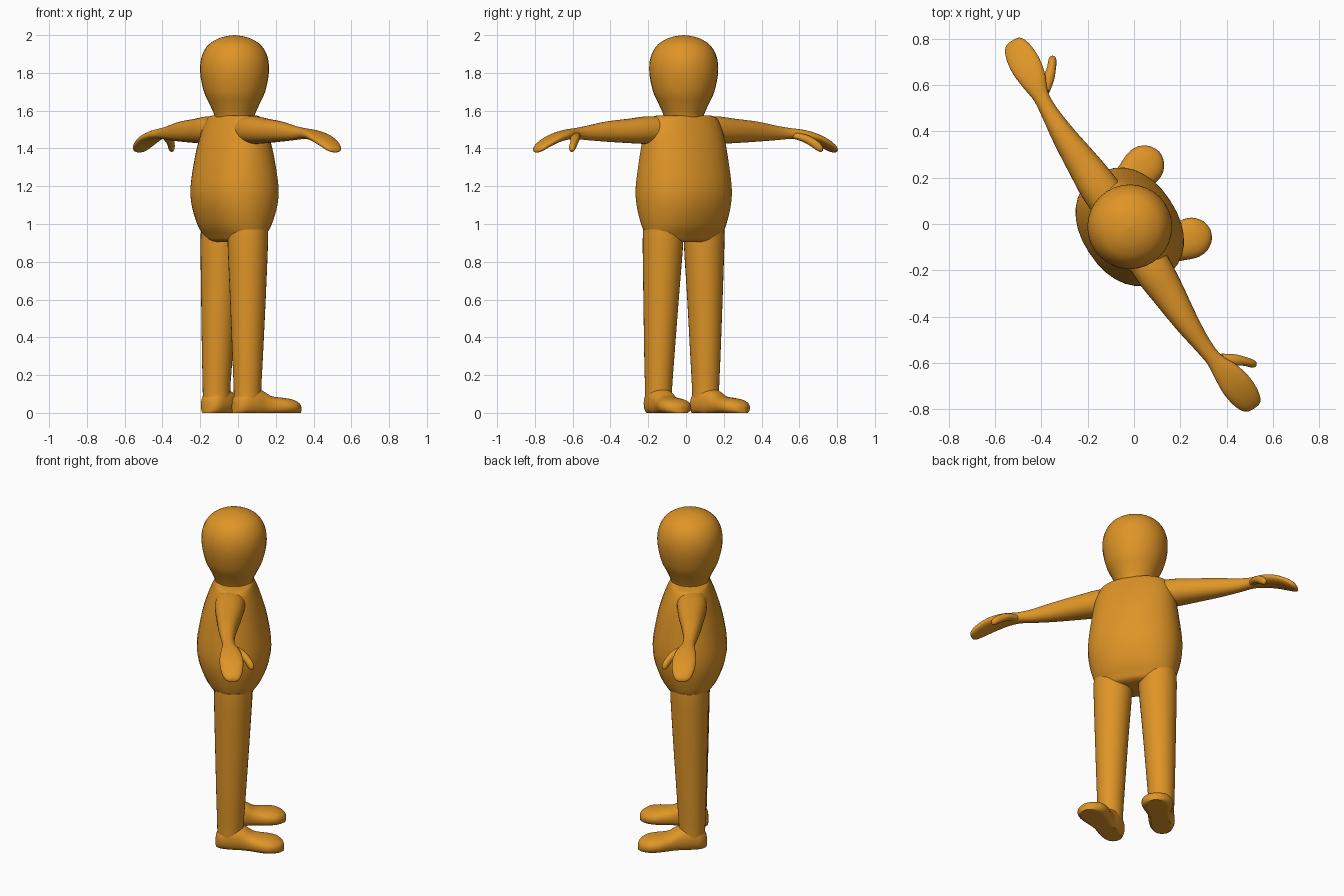
import bpy, bmesh, math
from mathutils import Vector

if "Cube" in bpy.data.objects:
    bpy.data.objects.remove(bpy.data.objects["Cube"])

HEADING = math.atan2(-0.835, 0.55)   # the figure stands turned about the vertical
DEPTH = -0.022                       # body centre line, front to back
SIDES = 32

orange = bpy.data.materials.new("orange")
orange.diffuse_color = (0.74, 0.30, 0.02, 1)
orange.use_nodes = True
orange.node_tree.nodes["Principled BSDF"].inputs["Base Color"].default_value = orange.diffuse_color


def spline(rows, steps=4):
    """Smoothly interpolate rows of numbers (Catmull-Rom)."""
    out = []
    for i in range(len(rows) - 1):
        p0, p1 = rows[max(i - 1, 0)], rows[i]
        p2, p3 = rows[i + 1], rows[min(i + 2, len(rows) - 1)]
        for s in range(steps):
            t = s / steps
            out.append([b + 0.5 * t * (c - a + t * (2 * a - 5 * b + 4 * c - d
                        + t * (3 * (b - c) + d - a)))
                        for a, b, c, d in zip(p0, p1, p2, p3)])
    out.append(list(rows[-1]))
    return out


def loft(name, rows, a_axis, b_axis, power=2.0, mirror=False, floor=False):
    """Skin rounded rings; a row is centre x, y, z and two half sizes."""
    a_axis, b_axis = Vector(a_axis), Vector(b_axis)
    bm = bmesh.new()
    rings = []
    for x, y, z, ra, rb in spline(rows):
        ring = []
        for i in range(SIDES):
            t = 2 * math.pi * i / SIDES
            c, s = math.cos(t), math.sin(t)
            c = math.copysign(abs(c) ** (2 / power), c)
            s = math.copysign(abs(s) ** (2 / power), s)
            p = Vector((x, y, z)) + a_axis * c * max(ra, 0.002) + b_axis * s * max(rb, 0.002)
            if floor:
                p.z = max(p.z, 0)
            ring.append(bm.verts.new(p))
        rings.append(ring)
    for r, q in zip(rings, rings[1:]):
        for i in range(SIDES):
            j = (i + 1) % SIDES
            bm.faces.new((r[i], r[j], q[j], q[i]))
    bm.faces.new(rings[0])
    bm.faces.new(rings[-1])
    bmesh.ops.recalc_face_normals(bm, faces=bm.faces)
    mesh = bpy.data.meshes.new(name)
    bm.to_mesh(mesh)
    bm.free()
    mesh.materials.append(orange)
    obj = bpy.data.objects.new(name, mesh)
    bpy.context.collection.objects.link(obj)
    obj.rotation_euler.z = HEADING
    if mirror:
        obj.modifiers.new("mirror", 'MIRROR').use_mirror_merge = False
    bpy.ops.object.select_all(action='DESELECT')
    obj.select_set(True)
    bpy.context.view_layer.objects.active = obj
    bpy.ops.object.shade_smooth_by_angle(angle=math.radians(50))
    return obj


X, Y, Z = (1, 0, 0), (0, 1, 0), (0, 0, 1)

# head, narrowing to the neck: height, radius
head = [(1.54, .10), (1.58, .108), (1.63, .13), (1.70, .162), (1.80, .182), (1.88, .176),
        (1.94, .146), (1.975, .10), (1.993, .05), (2.0, 0)]
loft("head", [(0, DEPTH, z, r, r) for z, r in head], X, Y)

# torso: height, half width, half depth
torso = [(.905, .15, .08), (.915, .20, .105), (.94, .22, .125), (1.0, .242, .165),
         (1.1, .262, .20), (1.2, .265, .207), (1.35, .248, .182), (1.46, .232, .15),
         (1.53, .212, .122), (1.565, .185, .105), (1.575, .15, .09)]
loft("torso", [(0, DEPTH, z, w, d) for z, w, d in torso], X, Y, 2.2)

# arms with mitten hands
arm = [(.10, -.035, 1.497, .085, .070), (.22, -.040, 1.497, .083, .073),
       (.33, -.041, 1.493, .072, .065), (.48, -.044, 1.489, .053, .053),
       (.60, -.040, 1.482, .038, .038), (.68, -.032, 1.479, .036, .029),
       (.75, -.020, 1.472, .055, .027), (.82, -.014, 1.455, .066, .026),
       (.88, -.010, 1.430, .063, .025), (.925, -.007, 1.405, .050, .022),
       (.946, -.005, 1.392, .030, .013), (.95, -.005, 1.388, .0, .0)]
loft("arms", arm, Y, Z, 2.2, mirror=True)

# thumbs
thumb = [(.69, -.005, 1.468, .02, .018), (.725, .035, 1.455, .025, .021),
         (.755, .070, 1.432, .02, .022), (.78, .092, 1.408, .018, .021),
         (.793, .103, 1.393, .012, .013), (.797, .106, 1.388, 0, 0)]
loft("thumbs", thumb, Vector((-.7, .7, 0)), Vector((.35, .35, .87)), mirror=True)

# legs
leg = [(.149, -.038, .04, .072, .074), (.149, -.038, .13, .071, .074),
       (.146, -.035, .30, .079, .082), (.139, -.029, .60, .093, .095),
       (.131, -.024, .88, .107, .106), (.13, -.022, .97, .107, .106)]
loft("legs", leg, X, Y, mirror=True)

# feet, splayed outward: distance along the foot, half width, top height
foot = [(-.083, .0, .05), (-.078, .03, .075), (-.062, .055, .10), (-.03, .071, .125),
        (.03, .072, .135), (.08, .067, .118), (.13, .072, .09), (.20, .087, .08),
        (.25, .080, .072), (.285, .053, .056), (.30, .025, .042), (.305, 0, .03)]
splay = math.radians(10)
out, ahead = math.sin(splay), math.cos(splay)
rows = [(.149 + d * out, -.038 + d * ahead, h * .42, w, h * .58) for d, w, h in foot]
loft("feet", rows, Vector((ahead, -out, 0)), Z, 2.3, mirror=True, floor=True)
